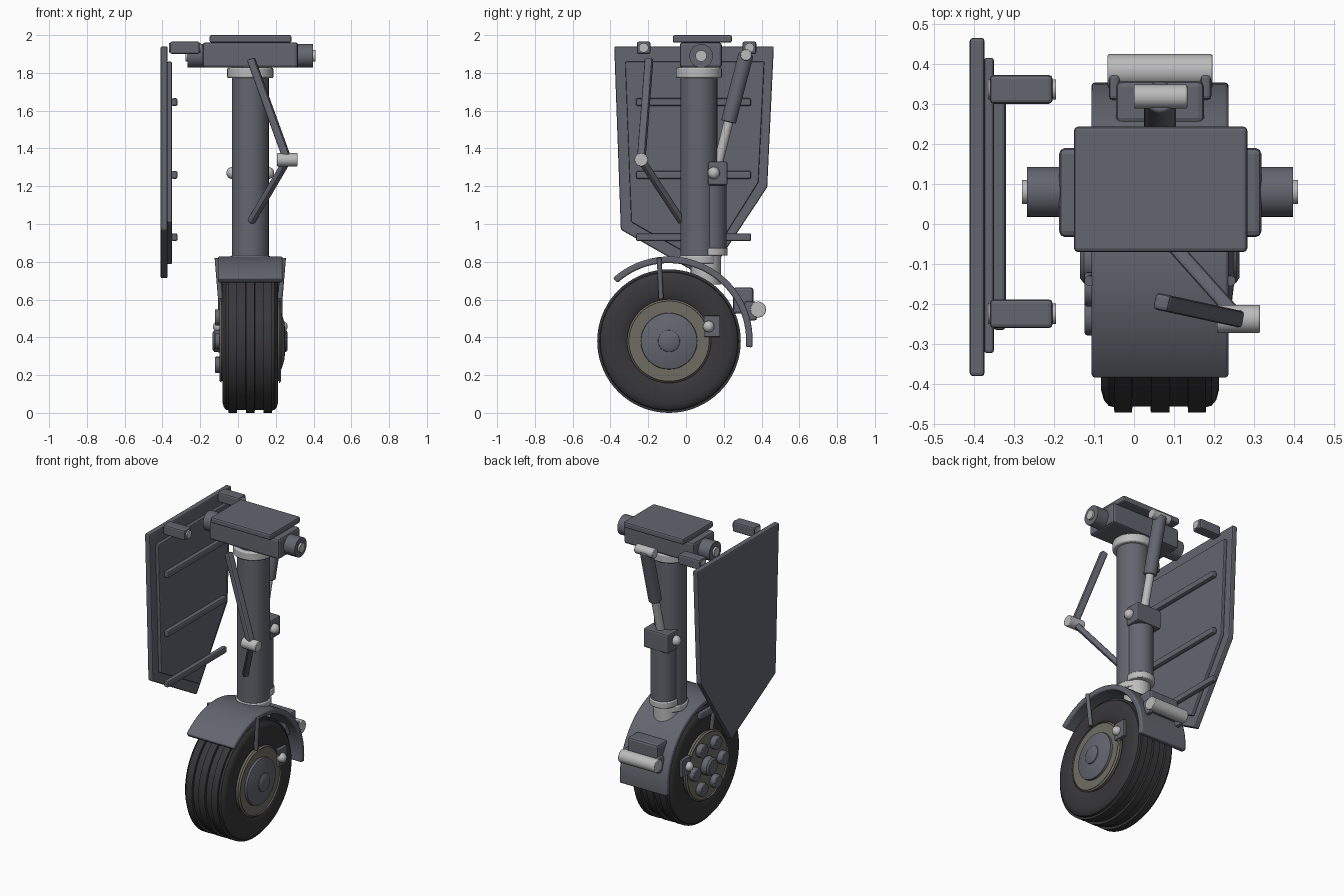
import bpy, bmesh, math
from mathutils import Vector

if "Cube" in bpy.data.objects:
    bpy.data.objects.remove(bpy.data.objects["Cube"])

CX = 0.065                       # strut and wheel centre line
WY, WZ = -0.09, 0.38             # wheel axle


def material(name, rgb):
    m = bpy.data.materials.new(name)
    m.diffuse_color = (*rgb, 1)
    m.use_nodes = True
    m.node_tree.nodes["Principled BSDF"].inputs["Base Color"].default_value = m.diffuse_color
    return m


PAINT = material("blue_grey_paint", (0.125, 0.133, 0.160))
METAL = material("light_metal", (0.50, 0.50, 0.50))
RUBBER = material("black_rubber", (0.040, 0.038, 0.041))
RIM = material("tan_alloy", (0.160, 0.152, 0.122))


def finish(name, bm, mat, bevel=0.0, smooth=True):
    bmesh.ops.recalc_face_normals(bm, faces=bm.faces[:])
    me = bpy.data.meshes.new(name)
    bm.to_mesh(me)
    bm.free()
    me.materials.append(mat)
    if smooth:
        me.shade_smooth()
        me.set_sharp_from_angle(angle=math.radians(35))
    ob = bpy.data.objects.new(name, me)
    bpy.context.collection.objects.link(ob)
    if bevel:
        mod = ob.modifiers.new("edge_bevel", 'BEVEL')
        mod.width = bevel
        mod.segments = 2
        mod.limit_method = 'ANGLE'
        mod.angle_limit = math.radians(40)
    return ob


def box(name, lo, hi, mat=PAINT, bevel=0.01):
    bm = bmesh.new()
    bmesh.ops.create_cube(bm, size=1)
    for v in bm.verts:
        v.co = [(a + b) / 2 + c * (b - a) for a, b, c in zip(lo, hi, v.co)]
    return finish(name, bm, mat, bevel, False)


def place_along(ob, a, b):
    a, b = Vector(a), Vector(b)
    ob.location = (a + b) / 2
    ob.rotation_mode = 'QUATERNION'
    ob.rotation_quaternion = (b - a).to_track_quat('Z', 'Y')
    return ob


def rod(name, a, b, r, mat=PAINT, bevel=0.0, sides=32):
    bm = bmesh.new()
    bmesh.ops.create_cone(bm, cap_ends=True, segments=sides, radius1=r, radius2=r,
                          depth=(Vector(b) - Vector(a)).length)
    return place_along(finish(name, bm, mat, bevel), a, b)


def link(name, a, b, w, t):
    h = (Vector(b) - Vector(a)).length / 2
    return place_along(box(name, (-w / 2, -t / 2, -h), (w / 2, t / 2, h)), a, b)


def ball(name, pos, r, mat=METAL):
    bm = bmesh.new()
    bmesh.ops.create_uvsphere(bm, u_segments=20, v_segments=12, radius=r)
    ob = finish(name, bm, mat)
    ob.location = pos
    return ob


def prism(name, yz, x0, x1, mat=PAINT, bevel=0.008):
    bm = bmesh.new()
    face = bm.faces.new([bm.verts.new((x0, y, z)) for y, z in yz])
    ext = bmesh.ops.extrude_face_region(bm, geom=[face], use_keep_orig=True)
    for v in ext["geom"]:
        if isinstance(v, bmesh.types.BMVert):
            v.co.x = x1
    return finish(name, bm, mat, bevel, False)


def lathe(name, profile, mat, n=64):
    """Revolve (x offset, radius) points round the wheel axle."""
    bm = bmesh.new()
    rings = []
    for x, r in profile:
        rings.append([bm.verts.new((CX + x, WY + r * math.cos(t), WZ + r * math.sin(t)))
                      for t in (2 * math.pi * i / n for i in range(n))])
    for p, q in zip(rings, rings[1:]):
        for i in range(n):
            j = (i + 1) % n
            bm.faces.new((p[i], p[j], q[j], q[i]))
    bm.faces.new(rings[0])
    bm.faces.new(rings[-1])
    return finish(name, bm, mat)


# Top mount with trunnion shaft
box("top_plate", (-0.15, -0.07, 1.96), (0.283, 0.243, 2.0))
box("mount_block", (-0.187, -0.033, 1.828), (0.318, 0.19, 1.962), bevel=0.015)
rod("trunnion_shaft", (-0.267, 0.08, 1.89), (0.397, 0.08, 1.89), 0.0625)
rod("trunnion_pin", (-0.279, 0.08, 1.89), (0.409, 0.08, 1.89), 0.03, METAL)

# Main strut, rear tube and their collars
rod("main_strut", (CX, 0.068, 0.82), (CX, 0.068, 1.83), 0.098)
rod("upper_collar", (CX, 0.068, 1.772), (CX, 0.068, 1.828), 0.122, METAL, 0.008)
rod("lower_collar", (CX, 0.068, 0.79), (CX, 0.068, 0.832), 0.106, METAL, 0.006)
rod("rear_tube", (CX, 0.135, 0.85), (CX, 0.135, 1.25), 0.08)
rod("rear_tube_collar", (CX, 0.135, 0.832), (CX, 0.135, 0.875), 0.086, METAL, 0.006)
rod("lower_piston", (CX, 0.105, 0.68), (CX, 0.105, 0.84), 0.08, METAL)

# Retraction actuator
box("actuator_bracket", (CX - 0.09, 0.115, 1.205), (CX + 0.09, 0.22, 1.33))
top, mid, low = (CX, 0.318, 1.9), (CX, 0.225, 1.54), (CX, 0.157, 1.27)
rod("actuator_barrel", top, mid, 0.04, PAINT, 0.006)
rod("actuator_rod", mid, low, 0.025, METAL)
rod("actuator_pin", (0.0, 0.318, 1.895), (0.133, 0.318, 1.895), 0.03, METAL, 0.004)
for s in (-1, 1):
    ball("bracket_pin", (CX + s * 0.095, 0.147, 1.27), 0.032)

# Folding side brace
knee = (0.262, -0.237, 1.34)
link("brace_upper_link", (0.068, -0.195, 1.875), knee, 0.042, 0.042)
link("brace_lower_link", knee, (0.068, -0.02, 1.01), 0.036, 0.036)
rod("brace_knee_pin", (0.207, -0.237, 1.34), (0.315, -0.237, 1.34), 0.035, METAL, 0.004)

# Door with inner skin, stiffeners and hinges
prism("door_panel", [(-0.38, 1.94), (0.465, 1.94), (0.43, 1.195), (0.11, 0.71),
                     (-0.345, 0.97)], -0.41, -0.373)
prism("door_inner_skin", [(-0.322, 1.86), (0.415, 1.86), (0.383, 1.22), (0.11, 0.785),
                          (-0.29, 1.01)], -0.374, -0.35, bevel=0.006)
for z in (1.645, 1.26, 0.93):
    box("door_stiffener", (-0.352, -0.265, z - 0.021), (-0.32, 0.345, z + 0.021))
for y in (-0.224, 0.336):
    box("door_hinge", (-0.36, y - 0.036, 1.9), (-0.203, y + 0.036, 1.966))
    rod("hinge_pin", (-0.364, y, 1.933), (-0.195, y, 1.933), 0.025, METAL)

# Tyre with three raised ribs
half = [(0.12, 0.2), (0.14, 0.225), (0.147, 0.27), (0.147, 0.325), (0.14, 0.35),
        (0.128, 0.364), (0.115, 0.367), (0.114, 0.38), (0.07, 0.38), (0.069, 0.365),
        (0.024, 0.365), (0.023, 0.38)]
lathe("tyre", [(-x, r) for x, r in half] + half[::-1], RUBBER, 72)

# Rim, hub cover and bolts
lathe("rim", [(-0.152, 0.222), (-0.162, 0.212), (0.162, 0.212), (0.152, 0.222)], RIM)
lathe("hub_cover", [(0.15, 0.15), (0.166, 0.148), (0.18, 0.1), (0.185, 0.058),
                    (0.19, 0.057), (0.198, 0.045)], PAINT, 48)
lathe("inner_hub", [(-0.15, 0.06), (-0.19, 0.058), (-0.2, 0.045)], PAINT, 32)
for i in range(6):
    t = i * math.pi / 3
    y, z = WY + 0.145 * math.cos(t), WZ + 0.145 * math.sin(t)
    rod("wheel_bolt", (CX - 0.15, y, z), (CX - 0.188, y, z), 0.043, PAINT, 0.006, 20)

# Mudguard arc over the wheel
bm = bmesh.new()
rows = []
for i in range(33):
    t = math.radians(-5 + 137 * i / 32)
    rows.append([bm.verts.new((CX + x, WY + r * math.cos(t), WZ + 0.005 + r * math.sin(t)))
                 for x, r in ((-0.171, 0.408), (0.171, 0.408), (0.171, 0.443), (-0.171, 0.443))])
for p, q in zip(rows, rows[1:]):
    for k in range(4):
        bm.faces.new((p[k], p[(k + 1) % 4], q[(k + 1) % 4], q[k]))
bm.faces.new(rows[0])
bm.faces.new(rows[-1])
finish("mudguard", bm, PAINT, 0.008)

# Mudguard stays and wheel lugs on both sides
for s in (-1, 1):
    rod("mudguard_stay", (CX + s * 0.176, -0.142, 0.82), (CX + s * 0.158, -0.132, 0.605), 0.013,
        sides=16)
    x0, x1 = sorted((CX + s * 0.13, CX + s * 0.166))
    box("wheel_lug", (x0, 0.095, 0.403), (x1, 0.18, 0.515), bevel=0.004)
    ball("wheel_lug_pin", (CX + s * 0.168, 0.12, 0.457), 0.03)

# Rear tow lug with cross pin
box("rear_lug", (CX - 0.11, 0.25, 0.525), (CX + 0.11, 0.357, 0.665), bevel=0.015)
rod("rear_cross_pin", (CX - 0.131, 0.382, 0.547), (CX + 0.131, 0.382, 0.547), 0.042, METAL, 0.004)
for s in (-1, 1):
    x0, x1 = sorted((CX + s * 0.1, CX + s * 0.128))
    box("rear_pin_bracket", (x0, 0.31, 0.49), (x1, 0.375, 0.59))
